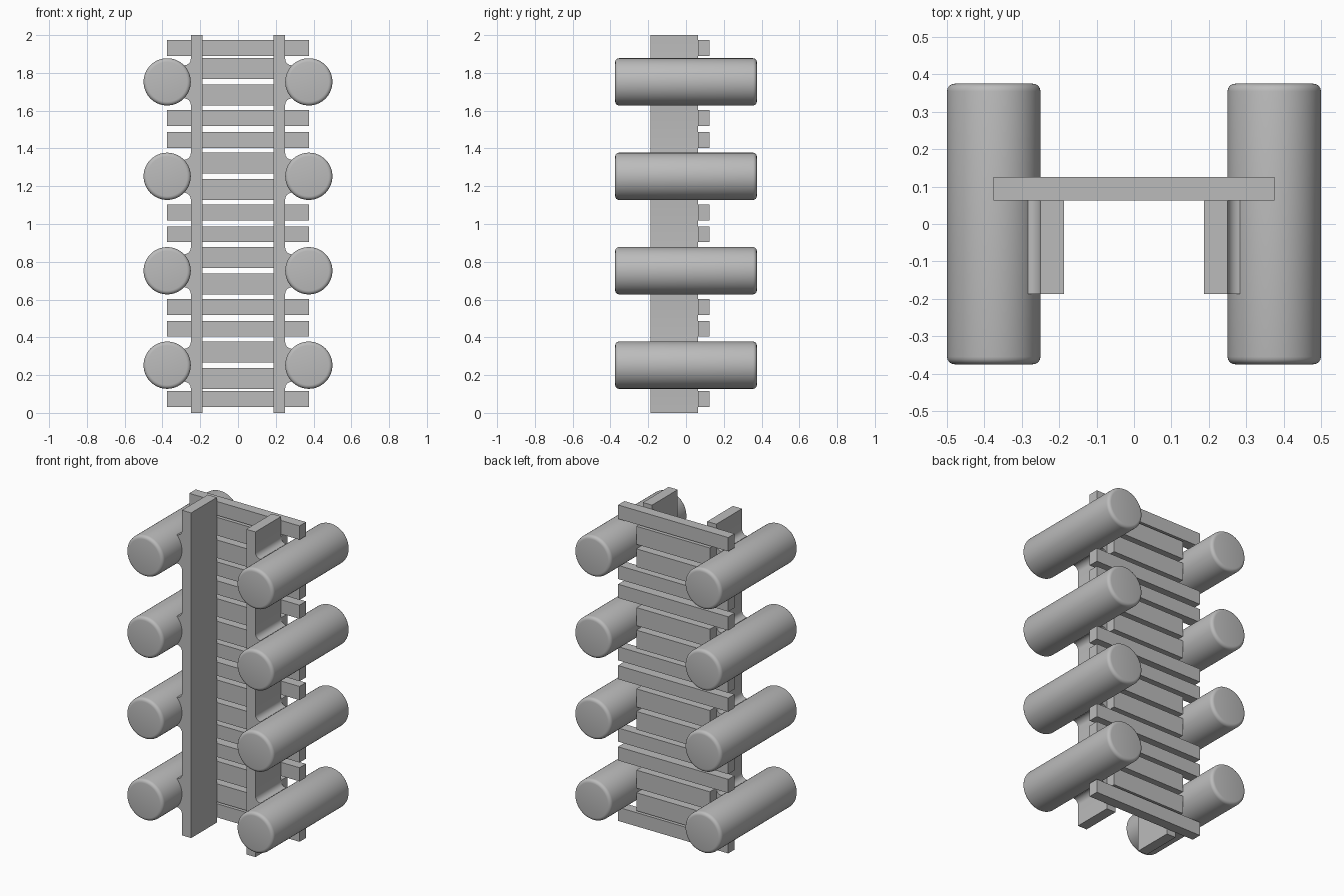
import bpy, bmesh, math
from mathutils import Matrix

default = bpy.data.objects.get("Cube")
if default:
    bpy.data.objects.remove(default, do_unlink=True)

grey = bpy.data.materials.new("plain grey")
grey.use_nodes = True
COLOUR = (0.5, 0.5, 0.5, 1)
grey.diffuse_color = COLOUR
grey.node_tree.nodes["Principled BSDF"].inputs["Base Color"].default_value = COLOUR

ROWS = [0.2525 + 0.5 * i for i in range(4)]   # roller centre heights
RAIL_FRONT, RAIL_BACK, PLANK_BACK = -0.1875, 0.0625, 0.125
ROLLER_X, ROLLER_R = 0.375, 0.125


def finish(name, bm, smooth=False):
    bmesh.ops.recalc_face_normals(bm, faces=bm.faces)
    mesh = bpy.data.meshes.new(name)
    bm.to_mesh(mesh)
    bm.free()
    mesh.materials.append(grey)
    if smooth:
        mesh.shade_smooth()
        mesh.set_sharp_from_angle(angle=math.radians(35))
    obj = bpy.data.objects.new(name, mesh)
    bpy.context.collection.objects.link(obj)
    return obj


def plank(name, half_width, low, high):
    bm = bmesh.new()
    size = (2 * half_width, PLANK_BACK - RAIL_BACK, high - low)
    place = Matrix.Translation((0, (PLANK_BACK + RAIL_BACK) / 2, (low + high) / 2))
    bmesh.ops.create_cube(bm, size=1, matrix=place @ Matrix.Diagonal((*size, 1)))
    return finish(name, bm)


def rail(name, side):
    # Upright board whose outer edge swells into a filleted saddle at each roller
    inner, outer, saddle, half, fillet = 0.1875, 0.25, 0.284, 0.088, 0.034
    outline = [(inner, 0), (outer, 0)]
    arc = [i * math.pi / 16 for i in range(9)]
    for z in ROWS:
        curve = [(outer + fillet * (1 - math.cos(a)), half + fillet * (1 - math.sin(a)))
                 for a in arc]
        outline += [(x, z - h) for x, h in curve]
        outline += [(x, z + h) for x, h in reversed(curve)]
    outline += [(outer, 2), (inner, 2)]
    bm = bmesh.new()
    face = bm.faces.new([bm.verts.new((side * x, RAIL_FRONT, z)) for x, z in outline])
    swept = bmesh.ops.extrude_face_region(bm, geom=[face])["geom"]
    new_verts = [g for g in swept if isinstance(g, bmesh.types.BMVert)]
    bmesh.ops.translate(bm, verts=new_verts, vec=(0, RAIL_BACK - RAIL_FRONT, 0))
    return finish(name, bm, True)


def roller(name, side, z):
    # Horizontal cylinder with softly rounded rims
    bm = bmesh.new()
    place = Matrix.Translation((side * ROLLER_X, 0, z)) @ Matrix.Rotation(math.pi / 2, 4, "X")
    bmesh.ops.create_cone(bm, cap_ends=True, segments=64, radius1=ROLLER_R,
                          radius2=ROLLER_R, depth=0.75, matrix=place)
    rims = [e for e in bm.edges if any(len(f.verts) > 4 for f in e.link_faces)]
    bmesh.ops.bevel(bm, geom=rims, offset=0.02, segments=4, profile=0.5, affect="EDGES")
    return finish(name, bm, True)


# Rails and rollers on both sides
for side, label in ((1, "left"), (-1, "right")):
    rail(label + "_rail", side)
    for i, z in enumerate(ROWS):
        roller(f"{label}_roller_{i + 1}", side, z)

# Paired short planks behind each roller row
for i, z in enumerate(ROWS):
    plank(f"short_plank_lower_{i + 1}", 0.25, z - 0.125, z - 0.014)
    plank(f"short_plank_upper_{i + 1}", 0.25, z + 0.014, z + 0.125)

# Wide planks: one at each end, a pair between neighbouring rows
plank("wide_plank_bottom", 0.375, 0.032, 0.116)
plank("wide_plank_top", 0.375, 1.89, 1.975)
for i, z in enumerate(ROWS[:-1]):
    middle = z + 0.251
    plank(f"wide_plank_lower_{i + 1}", 0.375, middle - 0.1, middle - 0.016)
    plank(f"wide_plank_upper_{i + 1}", 0.375, middle + 0.016, middle + 0.1)
